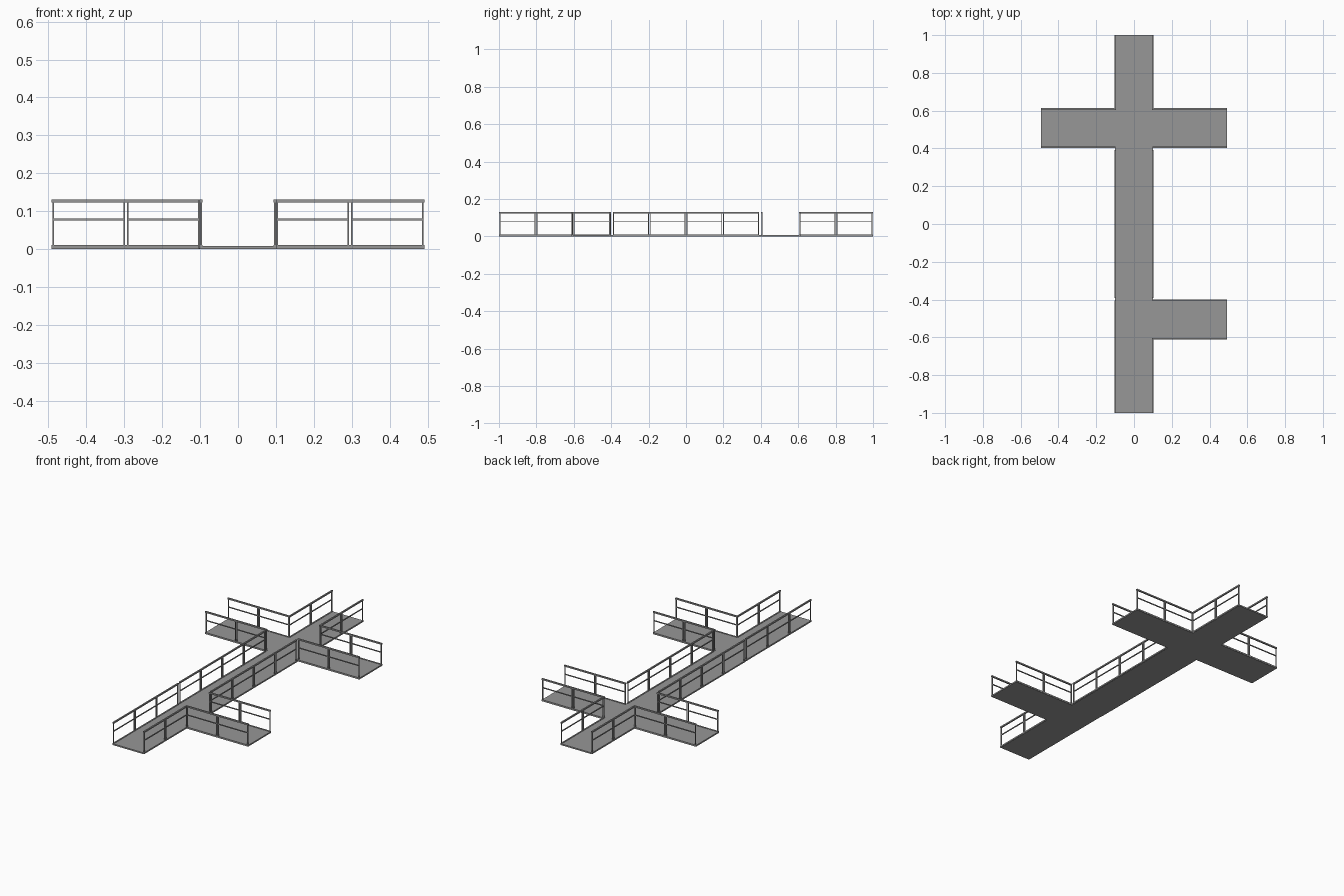
import bpy, bmesh
from mathutils import Matrix, Vector

if "Cube" in bpy.data.objects:
    bpy.data.objects.remove(bpy.data.objects["Cube"])

# dark grey metal shared by all parts
metal = bpy.data.materials.new("dark_grey_metal")
metal.diffuse_color = (0.31, 0.31, 0.31, 1)
metal.use_nodes = True
metal.node_tree.nodes["Principled BSDF"].inputs["Base Color"].default_value = metal.diffuse_color


def box(bm, lo, hi):
    lo, hi = Vector(lo), Vector(hi)
    m = Matrix.Translation((lo + hi) / 2) @ Matrix.Diagonal((*(hi - lo), 1))
    bmesh.ops.create_cube(bm, size=1, matrix=m)


def finish(bm, name):
    me = bpy.data.meshes.new(name)
    bm.to_mesh(me)
    bm.free()
    me.materials.append(metal)
    ob = bpy.data.objects.new(name, me)
    bpy.context.collection.objects.link(ob)


def railing(name, axis, side, start, end, panels):
    """Railing along an axis (0 = x, 1 = y), centred on `side` across it."""
    bm = bmesh.new()

    def bar(a, b, z0, z1, width):
        lo, hi = [0, 0, z0], [0, 0, z1]
        lo[axis], hi[axis] = a, b
        lo[1 - axis], hi[1 - axis] = side - width / 2, side + width / 2
        box(bm, lo, hi)

    # top handrail and kick rail
    bar(start, end, 0.123, 0.131, 0.008)
    bar(start, end, 0.002, 0.010, 0.008)
    # each panel has its own pair of posts and a mid rail
    step = (end - start) / panels
    post, margin = 0.005, 0.002
    for i in range(panels):
        a = start + i * step + margin
        b = start + (i + 1) * step - margin
        bar(a, a + post, 0.008, 0.125, post)
        bar(b - post, b, 0.008, 0.125, post)
        bar(a + post, b - post, 0.0755, 0.0805, post)
    finish(bm, name)


# walkway floor
for name, x0, x1, y0, y1 in [
    ("main_deck", -0.1, 0.1, -1, 1),
    ("back_left_deck", -0.492, -0.1, 0.403, 0.612),
    ("back_right_deck", 0.1, 0.492, 0.403, 0.612),
    ("front_right_deck", 0.1, 0.492, -0.611, -0.401),
]:
    bm = bmesh.new()
    box(bm, (x0, y0, 0), (x1, y1, 0.008))
    finish(bm, name)

# railings along the main walkway
for s, label in ((-1, "left"), (1, "right")):
    railing(f"middle_{label}_railing", 1, s * 0.1, -0.391, 0.391, 4)
    railing(f"back_{label}_railing", 1, s * 0.098, 0.604, 1, 2)
railing("front_left_railing", 1, -0.098, -1, -0.405, 3)
railing("front_right_railing", 1, 0.098, -1, -0.604, 2)

# railings along both sides of each side arm
for name, x0, x1, y0, y1 in [
    ("back_left_arm", -0.492, -0.099, 0.406, 0.609),
    ("back_right_arm", 0.099, 0.492, 0.406, 0.609),
    ("front_right_arm", 0.099, 0.492, -0.608, -0.404),
]:
    railing(name + "_near_railing", 0, y0, x0, x1, 2)
    railing(name + "_far_railing", 0, y1, x0, x1, 2)
